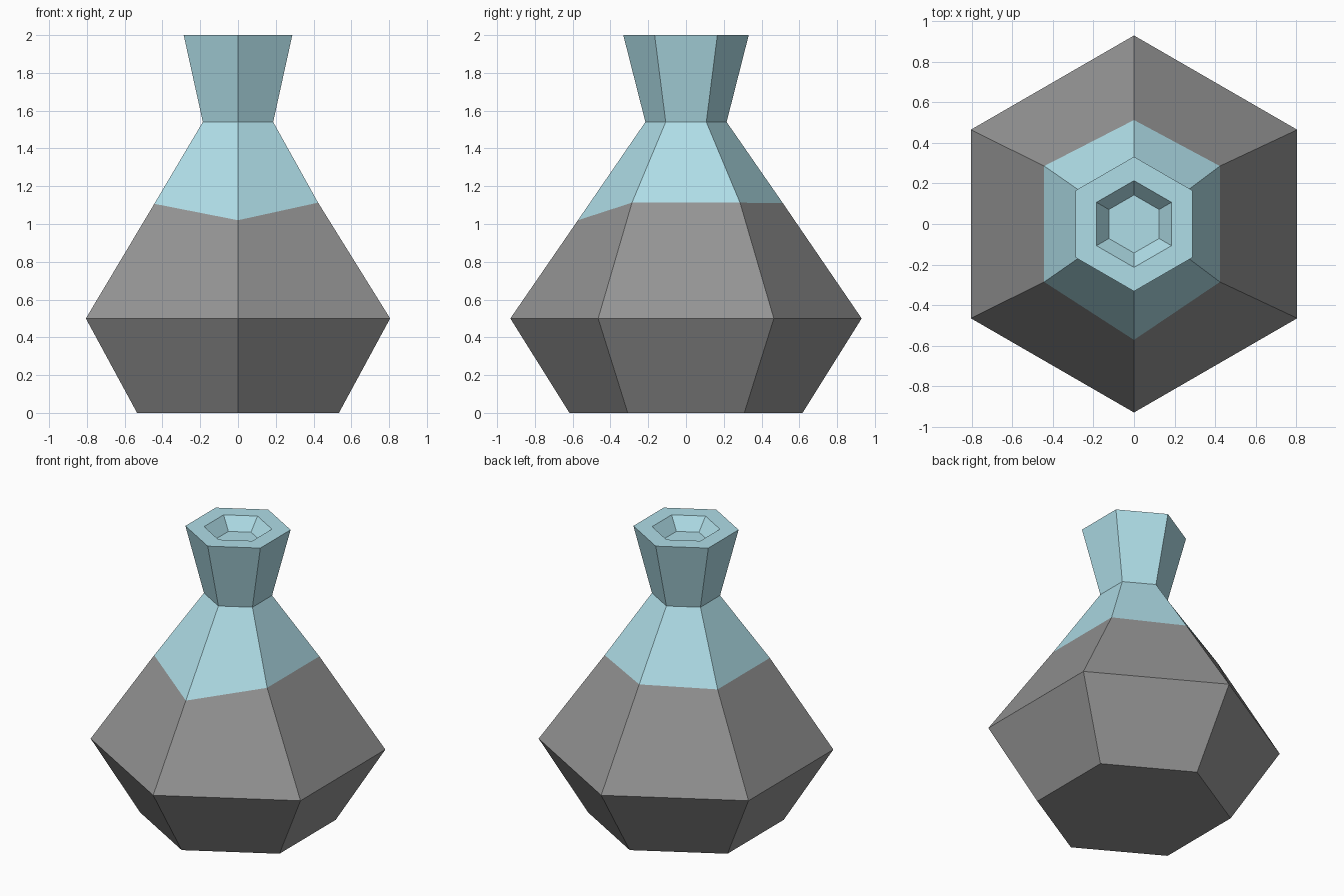
import bpy
import bmesh
import math

if "Cube" in bpy.data.objects:
    bpy.data.objects.remove(bpy.data.objects["Cube"])


def lin(c):
    c /= 255
    return c / 12.92 if c <= 0.04045 else ((c + 0.055) / 1.055) ** 2.4


def material(name, rgb):
    m = bpy.data.materials.new(name)
    m.diffuse_color = (*[lin(c) for c in rgb], 1)
    m.use_nodes = True
    m.node_tree.nodes["Principled BSDF"].inputs["Base Color"].default_value = m.diffuse_color
    return m


def hexagon(r, z):
    # corners point along y, starting at the front
    return [(r * math.sin(math.radians(60 * i)), -r * math.cos(math.radians(60 * i)), z)
            for i in range(6)]


# paint line between the two colours: slightly uneven, dips at the front
paint_line = [(0, -0.572, 1.02), (0.424, -0.286, 1.113), (0.424, 0.286, 1.113),
              (0, 0.513, 1.11), (-0.443, 0.286, 1.107), (-0.443, -0.286, 1.107)]

# rings from the base, up the outside, over the rim and into the mouth
rings = [hexagon(0.617, 0), hexagon(0.93, 0.5), paint_line, hexagon(0.215, 1.54),
         hexagon(0.332, 2), hexagon(0.214, 2), hexagon(0.143, 1.915)]

bm = bmesh.new()
loops = [[bm.verts.new(p) for p in ring] for ring in rings]
bm.faces.new(loops[0][::-1])
for level, (low, high) in enumerate(zip(loops, loops[1:])):
    for i in range(6):
        j = (i + 1) % 6
        face = bm.faces.new((low[i], low[j], high[j], high[i]))
        face.material_index = 1 if level >= 2 else 0   # blue above the paint line
bm.faces.new(loops[-1]).material_index = 1             # mouth floor

mesh = bpy.data.meshes.new("vase")
bm.to_mesh(mesh)
bm.free()
mesh.materials.append(material("grey", (148, 148, 148)))
mesh.materials.append(material("pale_blue", (175, 221, 231)))
vase = bpy.data.objects.new("vase", mesh)
bpy.context.collection.objects.link(vase)
